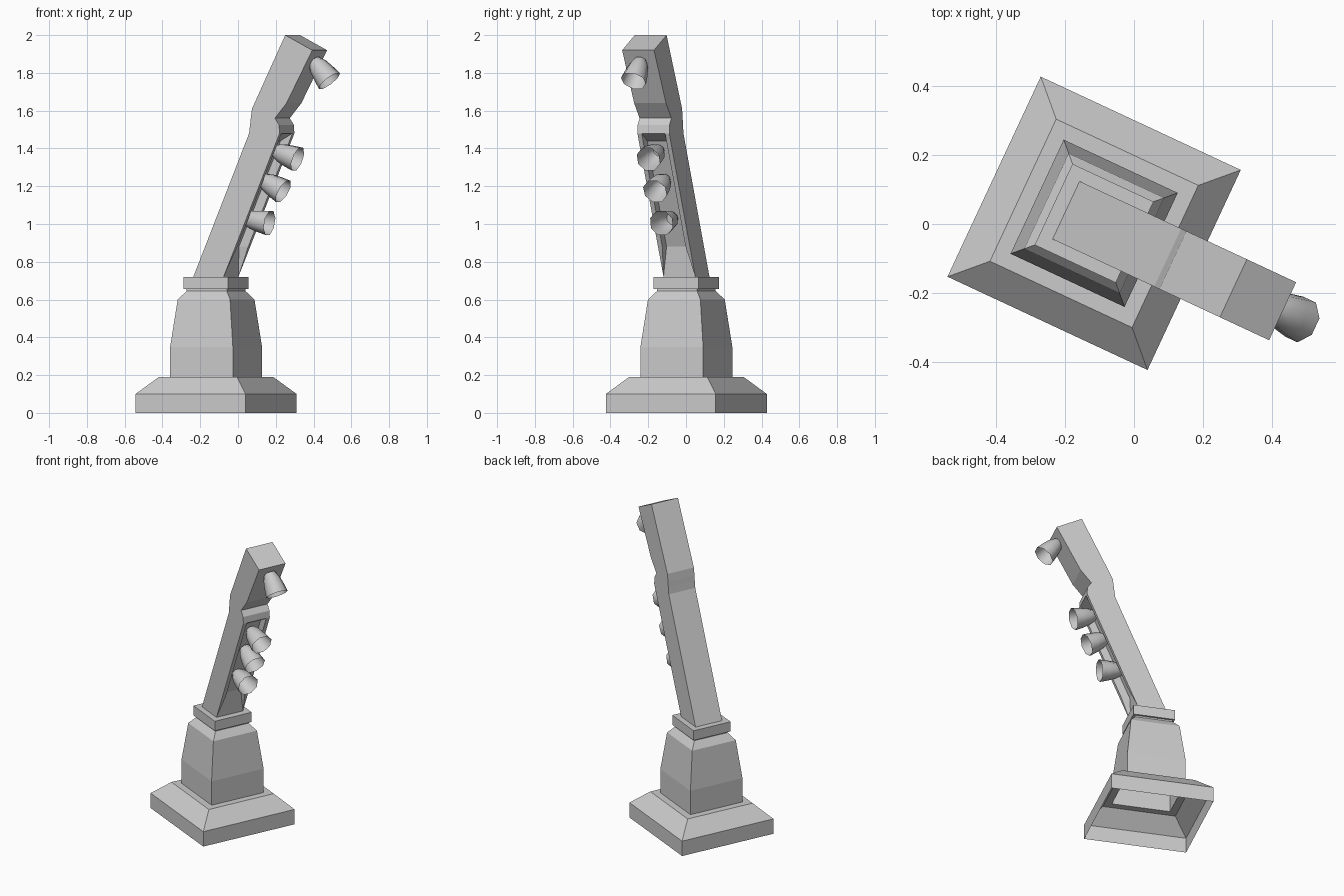
import bpy, bmesh
from math import radians, sin, cos, pi
from mathutils import Matrix, Vector

if "Cube" in bpy.data.objects:
    bpy.data.objects.remove(bpy.data.objects["Cube"])

# Whole model is turned 25 degrees; parts are built in local (u, v, z)
PLACE = Matrix.Translation((-0.116, 0.002, 0)) @ Matrix.Rotation(radians(-25), 4, 'Z')


def finish(name, bm, smooth=None):
    bmesh.ops.remove_doubles(bm, verts=bm.verts[:], dist=1e-4)
    bmesh.ops.recalc_face_normals(bm, faces=bm.faces[:])
    me = bpy.data.meshes.new(name)
    bm.to_mesh(me)
    bm.free()
    ob = bpy.data.objects.new(name, me)
    bpy.context.collection.objects.link(ob)
    ob.matrix_world = PLACE
    if smooth:
        bpy.ops.object.select_all(action='DESELECT')
        ob.select_set(True)
        bpy.context.view_layer.objects.active = ob
        bpy.ops.object.shade_smooth_by_angle(angle=radians(smooth))
    return ob


def loft(name, rings, cap_start=False, cap_end=False, smooth=None):
    bm = bmesh.new()
    loops = [[bm.verts.new(p) for p in ring] for ring in rings]
    for a, b in zip(loops, loops[1:]):
        n = len(a)
        for i in range(n):
            j = (i + 1) % n
            bm.faces.new((a[i], a[j], b[j], b[i]))
    if cap_start:
        bm.faces.new(loops[0][::-1])
    if cap_end:
        bm.faces.new(loops[-1])
    return finish(name, bm, smooth)


def square(h, z):
    return [(-h, -h, z), (h, -h, z), (h, h, z), (-h, h, z)]


# Stepped stand, hollow and open underneath
loft("base_plinth", [square(*p) for p in
                     [(.321, 0), (.321, .1), (.228, .19), (.183, .19)]])
loft("pedestal", [square(*p) for p in
                  [(.183, .19), (.183, .35), (.153, .6), (.117, .645), (.117, .655)]])
loft("pedestal_cap", [square(*p) for p in
                      [(.117, .655), (.13, .655), (.13, .72)]], cap_end=True)

# Leaning arm: back (u, z), front rail (u, z), recess floor u, recess half width
W = .093
stations = [
    (-.090, .72, .087, .72, .087, W),
    (-.021, .88, .156, .88, .102, .068),
    (.219, 1.44, .397, 1.44, .345, .068),
    (.236, 1.48, .414, 1.48, .414, .068),
    (.242, 1.525, .411, 1.525, .411, .068),
    (.246, 1.56, .387, 1.56, .387, .068),
    (.253, 1.61, .455, 1.64, .455, .068),
    (.447, 2.0, .605, 1.92, .605, .068),
]
rings = []
for bu, bz, ru, rz, fu, w in stations:
    rings.append([(bu, -W, bz), (ru, -W, rz), (ru, -w, rz), (fu, -w, rz),
                  (fu, w, rz), (ru, w, rz), (ru, W, rz), (bu, W, bz)])
loft("arm", rings, cap_end=True)

# Eight-sided lamp cups, open at the rim: rim centre (u, z) and downward tilt
cup = [(.034, -.14), (.052, -.10), (.062, -.05), (.069, 0)]
lamps = [(.312, 1.005, 10), (.393, 1.172, 28), (.476, 1.343, 19), (.662, 1.757, 50)]
for k, (u, z, tilt) in enumerate(lamps, 1):
    m = Matrix.Translation((u, 0, z)) @ Matrix.Rotation(radians(tilt), 4, 'Y')
    rings = []
    for r, d in cup:
        rings.append([m @ Vector((d, r * cos(pi * (i + .5) / 4), r * sin(pi * (i + .5) / 4)))
                      for i in range(8)])
    loft(f"lamp_cup_{k}", rings, cap_start=True, smooth=50)
